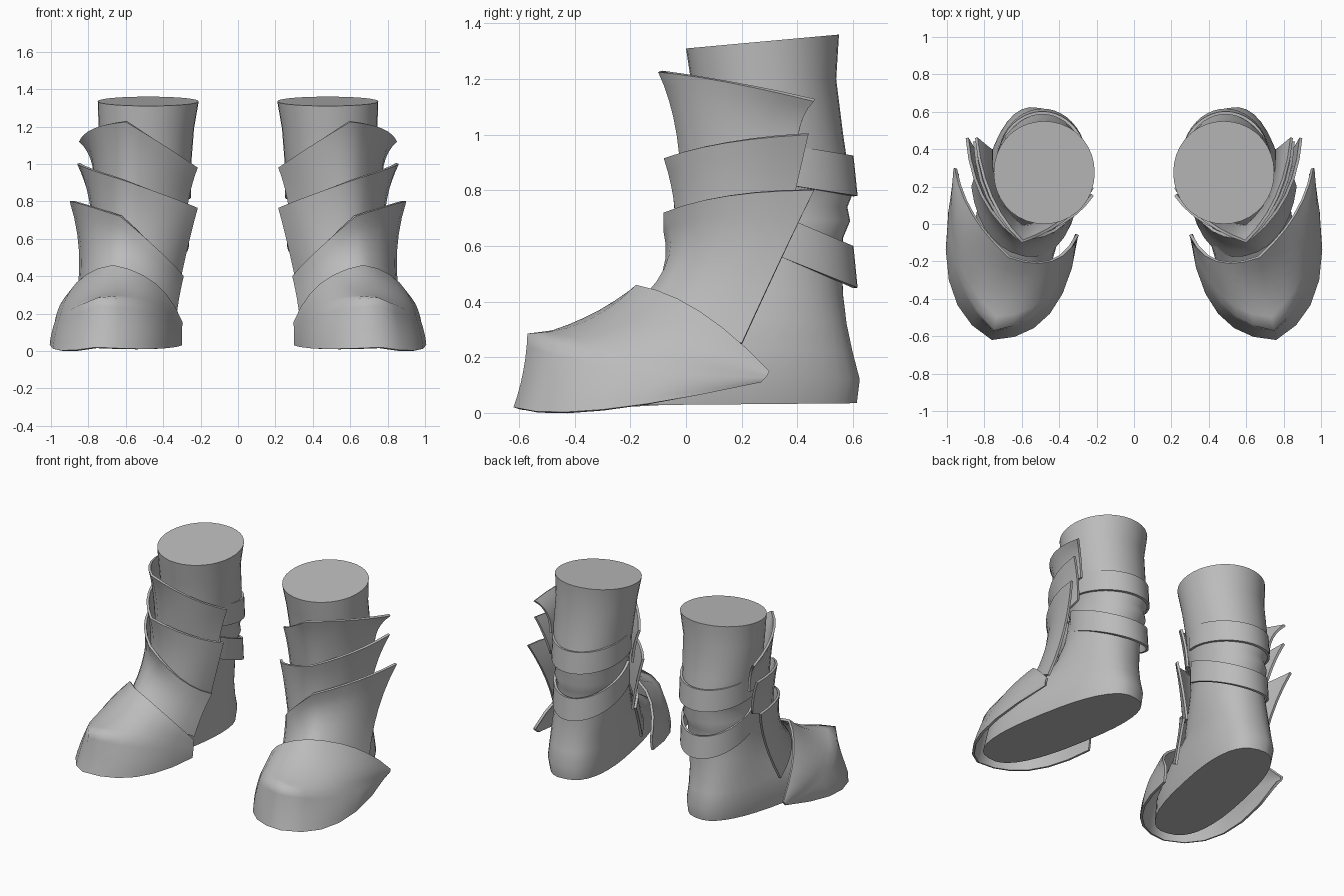
import bpy, bmesh, math
from mathutils import Vector

cube = bpy.data.objects.get("Cube")
if cube:
    bpy.data.objects.remove(cube, do_unlink=True)

grey = bpy.data.materials.new("plain_grey")
grey.use_nodes = True
grey.diffuse_color = (0.5, 0.5, 0.5, 1)
grey.node_tree.nodes["Principled BSDF"].inputs["Base Color"].default_value = (0.5, 0.5, 0.5, 1)

THICK = 0.016


def finish(name, bm, thickness=0.0):
    """Turn a bmesh into a mirrored, smooth-shaded pair of parts."""
    mesh = bpy.data.meshes.new(name)
    bm.to_mesh(mesh)
    bm.free()
    mesh.materials.append(grey)
    obj = bpy.data.objects.new(name, mesh)
    bpy.context.collection.objects.link(obj)
    if thickness:
        solid = obj.modifiers.new("thickness", 'SOLIDIFY')
        solid.thickness = thickness
        solid.offset = -1
    mirror = obj.modifiers.new("other_foot", 'MIRROR')
    mirror.use_mirror_merge = False
    bpy.ops.object.select_all(action='DESELECT')
    obj.select_set(True)
    bpy.context.view_layer.objects.active = obj
    bpy.ops.object.convert(target='MESH')
    bpy.ops.object.shade_smooth_by_angle(angle=math.radians(70))
    return obj


def smooth_path(points, steps):
    """Join parabolas through each three points, leaving a crease between them."""
    points = [Vector(p) for p in points]
    path = [points[0]]
    for i in range(0, len(points) - 2, 2):
        a, b, c = points[i:i + 3]
        for k in range(1, steps + 1):
            t = k / steps
            path.append(a * (1 - t) * (1 - 2 * t) + b * 4 * t * (1 - t) + c * t * (2 * t - 1))
    return path


def sheet(name, rows):
    """Skin a grid of points, top row first, inner side first."""
    bm = bmesh.new()
    grid = [[bm.verts.new(p) for p in row] for row in rows]
    for upper, lower in zip(grid, grid[1:]):
        for i in range(len(upper) - 1):
            bm.faces.new((upper[i], lower[i], lower[i + 1], upper[i + 1]))
    return finish(name, bm, THICK)


def plate(name, control_rows, steps=6):
    """Curved armour plate through a coarse grid of control points."""
    across = [smooth_path(row, steps) for row in control_rows]
    down = [smooth_path(column, steps) for column in zip(*across)]
    return sheet(name, list(zip(*down)))


def strap(name, top, drop, height, radius, segments=28):
    """Band around the back of the ankle, sagging by drop at the rear."""
    rows = []
    for level in range(3):
        f = level / 2
        row = []
        for i in range(segments + 1):
            # runs from the outer side round the back, so it faces outward
            a = math.radians(-25 + 230 * i / segments)
            row.append((0.49 + radius * math.cos(a),
                        0.33 + (0.272 + 0.015 * f) * math.sin(a),
                        top - drop * math.sin(a) - height * f))
        rows.append(row)
    return sheet(name, rows)


def boot(name, rings, segments=36):
    """Loft ovals given by back point, front point, half width and squareness."""
    bm = bmesh.new()
    loops = []
    for xb, yb, zb, xf, yf, zf, width, power in rings:
        back, front = Vector((xb, yb, zb)), Vector((xf, yf, zf))
        middle, axis = (back + front) / 2, (back - front) / 2
        side = Vector((axis.y, -axis.x, 0)).normalized() * width
        loop = []
        for i in range(segments):
            a = math.tau * i / segments
            c, s = math.cos(a), math.sin(a)
            c = math.copysign(abs(c) ** power, c)
            s = math.copysign(abs(s) ** power, s)
            loop.append(bm.verts.new(middle + axis * c + side * s))
        loops.append(loop)
    for upper, lower in zip(loops, loops[1:]):
        for i in range(segments):
            j = (i + 1) % segments
            bm.faces.new((upper[i], lower[i], lower[j], upper[j]))
    bm.faces.new(loops[0])
    bm.faces.new(loops[-1])
    bmesh.ops.recalc_face_normals(bm, faces=bm.faces)
    return finish(name, bm)


# Soft boot with folds at the ankle and a flat sole
boot("soft_boot", [
    (.48, .55, 1.36, .48, 0, 1.31, .27, .98),
    (.49, .54, 1.2, .49, .02, 1.18, .255, .98),
    (.495, .565, 1, .495, .05, 1, .245, .95),
    (.495, .58, .9, .495, .05, .9, .23, .95),
    (.49, .6, .79, .49, .06, .81, .22, .95),
    (.49, .58, .74, .49, .06, .76, .205, .95),
    (.49, .59, .69, .5, .06, .71, .215, .95),
    (.495, .565, .63, .51, .05, .65, .205, .95),
    (.5, .56, .54, .52, .03, .57, .205, .95),
    (.505, .565, .42, .55, -.02, .45, .21, .9),
    (.505, .575, .32, .6, -.09, .35, .21, .85),
    (.505, .595, .22, .66, -.32, .25, .22, .8),
    (.5, .62, .12, .72, -.5, .14, .228, .78),
    (.5, .61, .035, .73, -.54, .025, .215, .78),
])

# Ankle straps
strap("upper_strap", 0.97, 0.045, 0.145, 0.24)
strap("lower_strap", 0.715, 0.115, 0.15, 0.228)

# Overlapping shin plates, each row running inner edge, ridge, outer edge
plate("upper_shin_plate", [
    [(.215, .19, .98), (.38, .01, 1.09), (.6, -.1, 1.225), (.77, .14, 1.19), (.85, .46, 1.12)],
    [(.25, .19, .87), (.4, .02, .955), (.6, -.045, 1.06), (.74, .13, 1.06), (.79, .41, 1.03)],
    [(.275, .18, .74), (.41, .04, .79), (.6, -.02, .86), (.735, .15, .88), (.77, .4, .9)],
])
plate("middle_shin_plate", [
    [(.215, .15, .765), (.38, 0, .83), (.62, -.08, .915), (.79, .14, .97), (.86, .44, 1)],
    [(.26, .15, .59), (.4, 0, .66), (.62, -.045, .77), (.765, .14, .82), (.81, .41, .87)],
    [(.305, .14, .39), (.43, -.02, .48), (.63, -.035, .62), (.755, .14, .67), (.78, .38, .74)],
])
plate("lower_shin_plate", [
    [(.29, .13, .4), (.42, -.04, .535), (.63, -.08, .72), (.82, .15, .78), (.9, .46, .8)],
    [(.315, .06, .28), (.45, -.08, .4), (.64, -.06, .57), (.79, .1, .57), (.85, .33, .53)],
    [(.335, 0, .14), (.47, -.16, .28), (.66, -.15, .42), (.8, -.02, .36), (.87, .2, .25)],
])

# Toe cap from its rear edge, over the toe, to the ground
plate("toe_cap", [
    [(.295, -.06, .15), (.44, -.2, .36), (.67, -.18, .46), (.865, .05, .365), (.96, .3, .15)],
    [(.3, -.06, .12), (.46, -.31, .31), (.71, -.36, .33), (.92, -.08, .28), (.965, .295, .14)],
    [(.3, -.06, .09), (.465, -.42, .235), (.75, -.57, .285), (.95, -.2, .19), (.965, .29, .13)],
    [(.3, -.065, .06), (.455, -.46, .12), (.755, -.585, .15), (.975, -.26, .1), (.96, .28, .12)],
    [(.3, -.07, .03), (.45, -.48, .012), (.76, -.62, .02), (.99, -.3, .012), (.95, .27, .11)],
])
